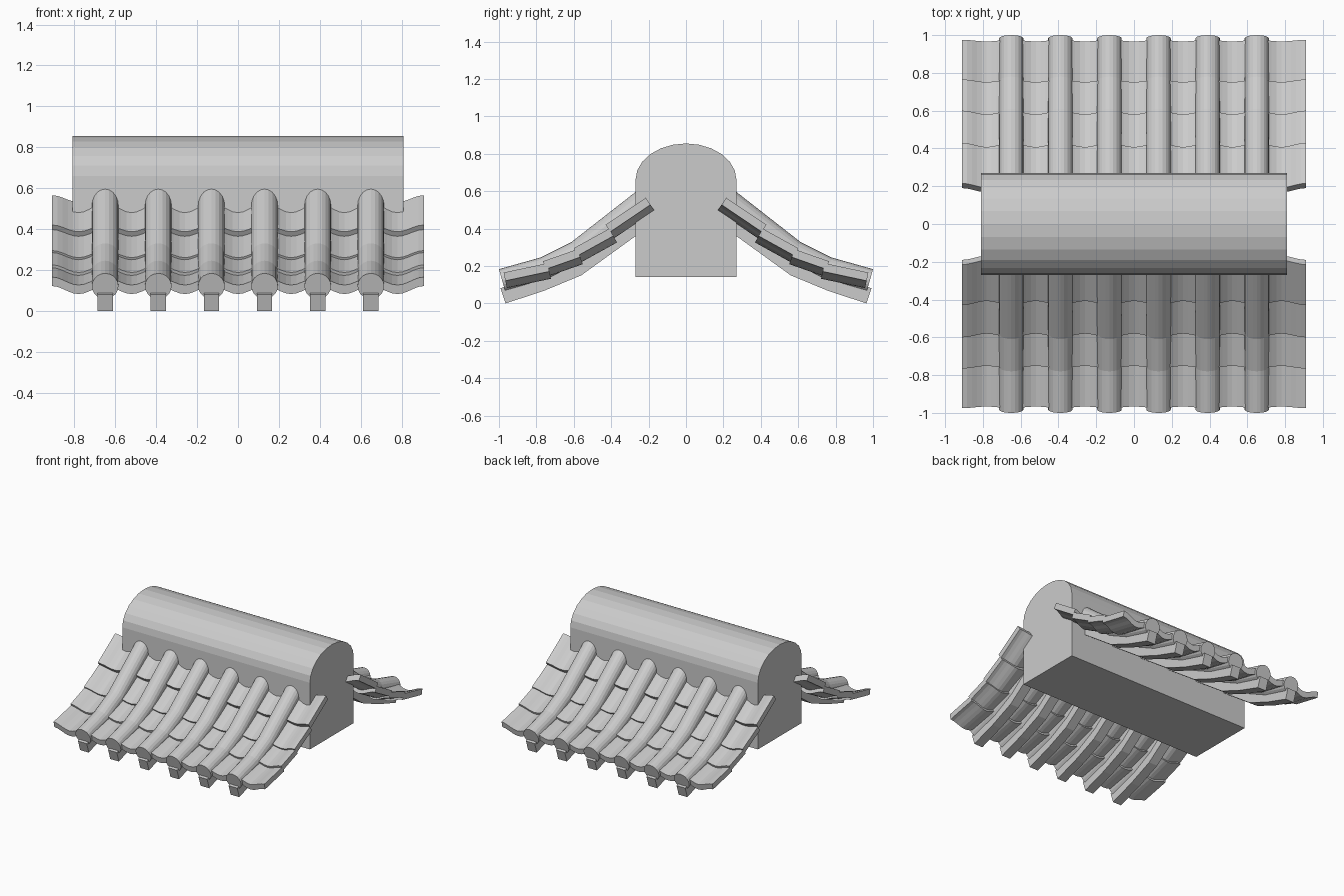
import bpy, bmesh, math
from mathutils import Vector

cube = bpy.data.objects.get("Cube")
if cube:
    bpy.data.objects.remove(cube, do_unlink=True)

clay = bpy.data.materials.new("grey_clay")
clay.use_nodes = True
clay.diffuse_color = (0.6, 0.6, 0.6, 1)
clay.node_tree.nodes["Principled BSDF"].inputs["Base Color"].default_value = (0.6, 0.6, 0.6, 1)


def loft(name, rings, mirror=True):
    """Join closed rings into a capped solid, mirrored to the back slope."""
    bm = bmesh.new()
    loops = [[bm.verts.new(p) for p in ring] for ring in rings]
    n = len(loops[0])
    for a, b in zip(loops, loops[1:]):
        for i in range(n):
            j = (i + 1) % n
            bm.faces.new((a[i], a[j], b[j], b[i]))
    bm.faces.new(loops[0])
    bm.faces.new(loops[-1])
    bmesh.ops.recalc_face_normals(bm, faces=bm.faces)
    mesh = bpy.data.meshes.new(name)
    bm.to_mesh(mesh)
    bm.free()
    mesh.materials.append(clay)
    obj = bpy.data.objects.new(name, mesh)
    bpy.context.collection.objects.link(obj)
    if mirror:
        mod = obj.modifiers.new("back_slope", "MIRROR")
        mod.use_axis = (False, True, False)
    return obj


def sweep(name, section, path, x0=0.0):
    """Carry an (x, height) section along a (y, z) path, square to the slope."""
    pts = [Vector(p) for p in path]
    rings = []
    for i, p in enumerate(pts):
        before = (p - pts[i - 1]).normalized() if i else Vector((0, 0))
        after = (pts[i + 1] - p).normalized() if i < len(pts) - 1 else Vector((0, 0))
        d = (before + after).normalized()
        rings.append([(x0 + x, p.x - d.y * h, p.y + d.x * h) for x, h in section])
    return loft(name, rings)


# Ridge: block with a rounded top
HALF = 0.27
arch = [(HALF * math.cos(math.pi * i / 12), 0.66 + 0.195 * math.sin(math.pi * i / 12))
        for i in range(13)]
profile = [(HALF, 0.14)] + arch + [(-HALF, 0.14)]
loft("ridge", [[(x, y, z) for y, z in profile] for x in (-0.81, 0.81)], mirror=False)

# Pan tiles: four overlapping wavy courses
PITCH, THICK, DEPTH, STEPS = 0.26, 0.045, 0.04, 70
xs = [-0.91 + 1.82 * i / STEPS for i in range(STEPS + 1)]
wave = [(x, -DEPTH * (1 + math.cos(2 * math.pi * x / PITCH)) / 2) for x in xs]
pan = wave + [(x, h - THICK) for x, h in reversed(wave)]
courses = [((-0.975, 0.165), (-0.74, 0.215)),
           ((-0.765, 0.225), (-0.58, 0.29)),
           ((-0.60, 0.295), (-0.41, 0.40)),
           ((-0.43, 0.42), (-0.215, 0.565))]
for k, course in enumerate(courses, 1):
    sweep(f"pan_tile_course_{k}", pan, course)

# Round cover tiles with a rafter under each
R = 0.065
SIDES = 20
round_section = [(R * math.cos(2 * math.pi * i / SIDES), R * math.sin(2 * math.pi * i / SIDES) - R)
                 for i in range(SIDES)]
cover_path = [(-0.983, 0.183), (-0.78, 0.245), (-0.61, 0.33), (-0.2, 0.65)]
cover_path[0] = (-1.0, 0.183)
rafter_section = [(-0.0375, 0), (0.0375, 0), (0.0375, 0.085), (-0.0375, 0.085)]
rafter_path = [(-0.965, 0.0), (-0.76, 0.067), (-0.56, 0.15), (-0.2, 0.41)]
for k in range(6):
    x = (k - 2.5) * PITCH
    sweep(f"cover_tile_{k + 1}", round_section, cover_path, x)
    sweep(f"rafter_{k + 1}", rafter_section, rafter_path, x)
